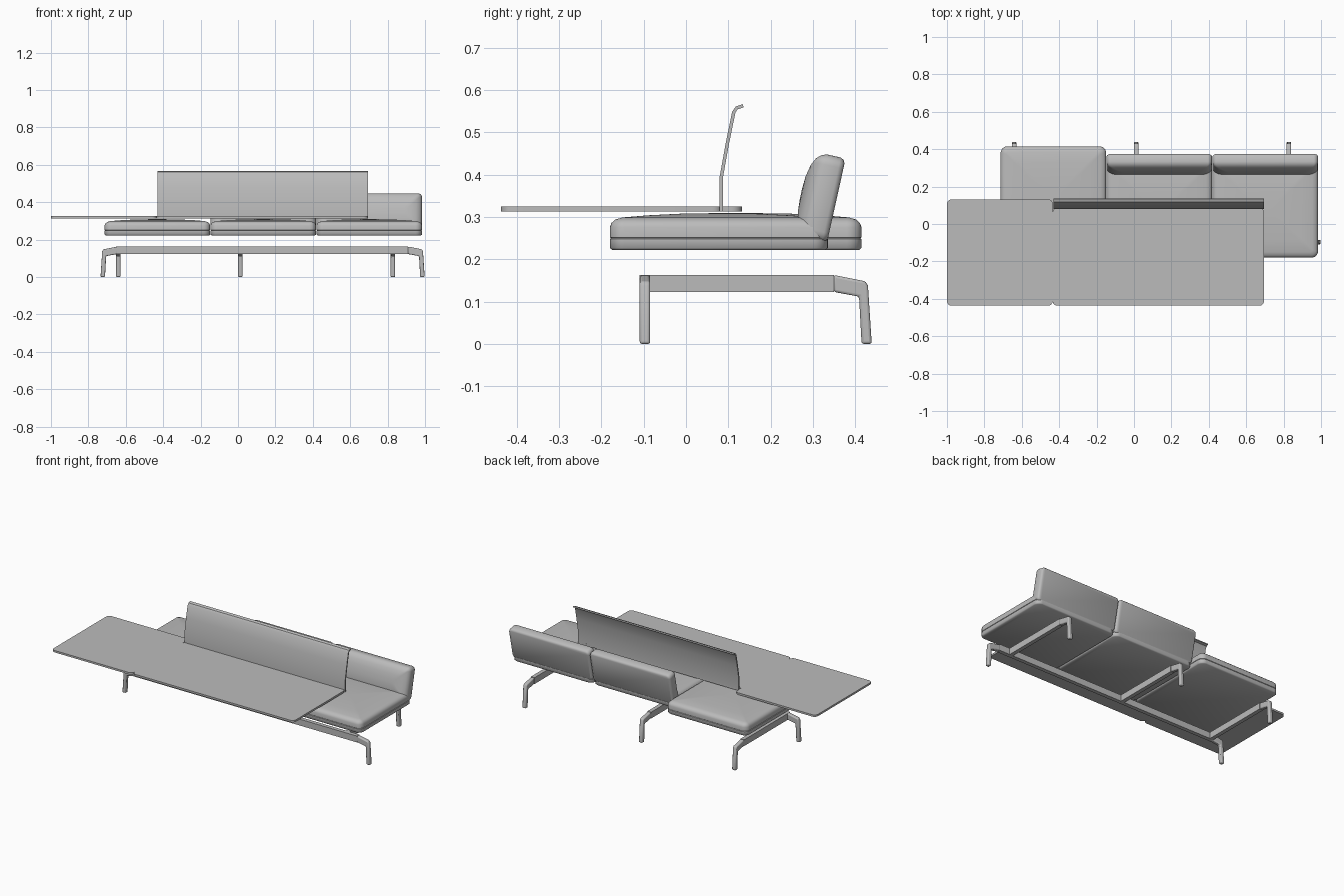
import bpy, bmesh, math
from mathutils import Matrix, Vector

cube = bpy.data.objects.get("Cube")
if cube:
    bpy.data.objects.remove(cube, do_unlink=True)

grey = bpy.data.materials.new("plain_grey")
grey.use_nodes = True
grey.diffuse_color = (0.5, 0.5, 0.5, 1)
grey.node_tree.nodes["Principled BSDF"].inputs["Base Color"].default_value = (0.5, 0.5, 0.5, 1)


def finish(name, bm, smooth=None, bevel=0):
    bmesh.ops.recalc_face_normals(bm, faces=bm.faces[:])
    mesh = bpy.data.meshes.new(name)
    bm.to_mesh(mesh)
    bm.free()
    mesh.materials.append(grey)
    ob = bpy.data.objects.new(name, mesh)
    bpy.context.collection.objects.link(ob)
    if bevel:
        mod = ob.modifiers.new("soft_edges", "BEVEL")
        mod.width, mod.segments, mod.limit_method = bevel, 3, "ANGLE"
    if smooth:
        bpy.ops.object.select_all(action="DESELECT")
        ob.select_set(True)
        bpy.context.view_layer.objects.active = ob
        bpy.ops.object.shade_smooth_by_angle(angle=math.radians(smooth))
    return ob


def rounded_rect(w, d, r, steps=6):
    """Outline of a centred rectangle with round corners."""
    pts = []
    for k, (sx, sy) in enumerate([(1, 1), (-1, 1), (-1, -1), (1, -1)]):
        for i in range(steps + 1):
            a = math.pi / 2 * (k + i / steps)
            pts.append((sx * (w / 2 - r) + r * math.cos(a), sy * (d / 2 - r) + r * math.sin(a)))
    return pts


def loft(name, w, d, r, layers, matrix, smooth):
    """Stack rounded rectangles, each given as (inset, height)."""
    bm = bmesh.new()
    rings = []
    for inset, h in layers:
        outline = rounded_rect(w - 2 * inset, d - 2 * inset, max(r - inset, 0.012))
        rings.append([bm.verts.new(matrix @ Vector((x, y, h))) for x, y in outline])
    n = len(rings[0])
    for a, b in zip(rings, rings[1:]):
        for i in range(n):
            bm.faces.new((a[i], a[(i + 1) % n], b[(i + 1) % n], b[i]))
    bm.faces.new(rings[0])
    bm.faces.new(rings[-1])
    return finish(name, bm, smooth)


def extrude(name, profile, width, matrix, smooth=None, bevel=0):
    """Extrude a local XZ profile symmetrically along local Y."""
    bm = bmesh.new()
    front, back = [[bm.verts.new(matrix @ Vector((u, s * width / 2, v))) for u, v in profile]
                   for s in (-1, 1)]
    n = len(profile)
    bm.faces.new(front)
    bm.faces.new(back)
    for i in range(n):
        bm.faces.new((front[i], front[(i + 1) % n], back[(i + 1) % n], back[i]))
    return finish(name, bm, smooth, bevel)


# Seat cushions: flat underside, piped seam and crowned top
SEAT = [(0.006, 0), (0, 0.005), (0, 0.026), (0.003, 0.028), (0, 0.03), (0, 0.054),
        (0.004, 0.064), (0.013, 0.072), (0.03, 0.077), (0.09, 0.082), (0.17, 0.086), (0.24, 0.087)]
for side, cx, y0, y1 in [("right", -0.431, -0.18, 0.415), ("middle", 0.135, -0.18, 0.335),
                         ("left", 0.702, -0.18, 0.335)]:
    loft("seat_cushion_" + side, 0.564, y1 - y0, 0.035, SEAT,
         Matrix.Translation((cx, (y0 + y1) / 2, 0.222)), 50)

# Back cushions: the same pillow form, leaning backwards
BACK = [(0.012, 0), (0.004, 0.004), (0, 0.012), (0, 0.045), (0.004, 0.057),
        (0.014, 0.068), (0.032, 0.077), (0.06, 0.083), (0.09, 0.085)]
lean = Matrix.Rotation(math.radians(77.5), 4, "X")
for side, cx in [("middle", 0.135), ("left", 0.702)]:
    loft("back_cushion_" + side, 0.564, 0.205, 0.024, BACK,
         Matrix.Translation((cx, 0.355, 0.338)) @ lean, 50)

# Two table panels side by side
for side, x0, x1, y1 in [("side", -1.0, -0.435, 0.132), ("main", -0.435, 0.695, 0.087)]:
    loft("table_panel_" + side, x1 - x0, y1 + 0.437, 0.025, [(0, 0), (0, 0.012)],
         Matrix.Translation(((x0 + x1) / 2, (y1 - 0.437) / 2, 0.313)), 30)

# Upright screen with a curled top edge, swept along x
centre = [(0.083, 0.313), (0.083, 0.392), (0.098, 0.475), (0.113, 0.548), (0.12, 0.558), (0.135, 0.563)]
left_side, right_side = [], []
for i, p in enumerate(centre):
    a, b = Vector(centre[max(i - 1, 0)]), Vector(centre[min(i + 1, len(centre) - 1)])
    t = (b - a).normalized()
    normal = Vector((-t.y, t.x)) * 0.004
    left_side.append(Vector(p) + normal)
    right_side.append(Vector(p) - normal)
along_y = Matrix.Rotation(math.radians(90), 4, "Z")
extrude("privacy_screen", left_side + right_side[::-1], 1.125,
        Matrix.Translation((0.133, 0, 0)) @ along_y, 30)

# Frame: beams and bent legs, drawn outward from the end of each beam
KNEE = [(0, 0.123), (0, 0.163), (0.075, 0.148), (0.081, 0.138), (0.09, 0), (0.066, 0), (0.06, 0.112)]


def beam(name, length, matrix):
    extrude(name, [(0, 0.123), (0, 0.163), (length, 0.163), (length, 0.123)], 0.025, matrix)


beam("front_beam", 1.56, Matrix.Translation((-0.65, -0.097, 0)))
extrude("front_leg_left", KNEE, 0.025, Matrix.Translation((0.908, -0.097, 0)), 40, 0.006)
extrude("front_leg_right", KNEE, 0.025,
        Matrix.Translation((-0.645, -0.097, 0)) @ Matrix.Rotation(math.pi, 4, "Z"), 40, 0.006)
for side, x in [("right", -0.64), ("middle", 0.012), ("left", 0.828)]:
    beam("cross_beam_" + side, 0.438, Matrix.Translation((x, -0.088, 0)) @ along_y)
    extrude("rear_leg_" + side, KNEE, 0.025, Matrix.Translation((x, 0.349, 0)) @ along_y, 40, 0.006)
